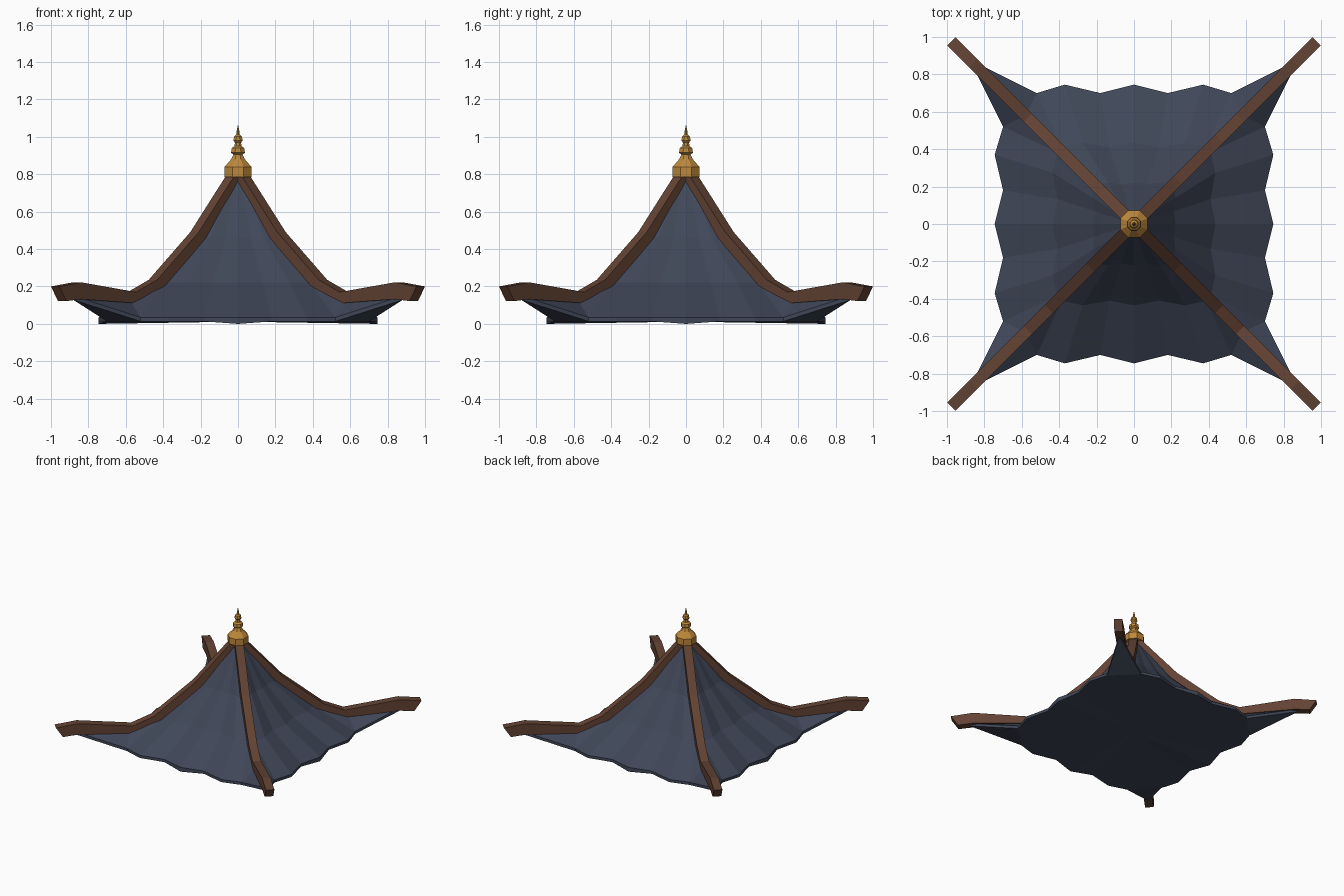
import bpy, bmesh, math
from mathutils import Matrix, Vector

cube = bpy.data.objects.get("Cube")
if cube:
    bpy.data.objects.remove(cube, do_unlink=True)


def material(name, color):
    m = bpy.data.materials.new(name)
    m.use_nodes = True
    m.diffuse_color = (*color, 1)
    bsdf = next(n for n in m.node_tree.nodes if n.type == 'BSDF_PRINCIPLED')
    bsdf.inputs["Base Color"].default_value = (*color, 1)
    return m


slate = material("slate blue", (0.050, 0.062, 0.096))
wood = material("brown wood", (0.125, 0.056, 0.034))
gold = material("gold", (0.52, 0.25, 0.045))


def finish(bm, name, mat):
    bmesh.ops.recalc_face_normals(bm, faces=bm.faces)
    mesh = bpy.data.meshes.new(name)
    bm.to_mesh(mesh)
    bm.free()
    mesh.materials.append(mat)
    obj = bpy.data.objects.new(name, mesh)
    bpy.context.collection.objects.link(obj)
    return obj


def quarter(k):
    return Matrix.Rotation(k * math.pi / 2, 3, 'Z')


# Fluted roof: four-sided rings from the peak down to the eave
EAVE_X = (-0.52, -0.37, -0.18, 0, 0.18, 0.37, 0.52)


def ring(bm, corner, corner_z, scale, inner, outer, z):
    side = [Vector((-corner, -corner, corner_z))]
    for i, x in enumerate(EAVE_X):
        side.append(Vector((x * scale, -(outer if i % 2 else inner), z)))
    return [bm.verts.new(quarter(k) @ p) for k in range(4) for p in side]


def bridge(bm, a, b):
    n = len(a)
    for i in range(n):
        j = (i + 1) % n
        bm.faces.new((a[i], b[i], b[j], a[j]))


bm = bmesh.new()
rings = [ring(bm, 0.03, 0.77, 0.05, 0.03, 0.03, 0.79),
         ring(bm, 0.22, 0.46, 0.38, 0.212, 0.222, 0.46),
         ring(bm, 0.43, 0.22, 0.74, 0.41, 0.435, 0.22),
         ring(bm, 0.58, 0.13, 1.0, 0.70, 0.745, 0.035)]
bm.faces.new(rings[0])
for a, b in zip(rings, rings[1:]):
    bridge(bm, a, b)

# Upturned corner tips and the thin rim below the eave
eave = rings[-1]
rim = list(eave)
for k in range(4):
    c = 8 * k
    tip = bm.verts.new(quarter(k) @ Vector((-0.88, -0.88, 0.15)))
    bm.faces.new((eave[c - 1], tip, eave[c]))
    bm.faces.new((eave[c], tip, eave[c + 1]))
    rim[c] = tip
low = []
for i, v in enumerate(rim):
    drop = 0.035 if i % 8 == 4 else 0.022
    low.append(bm.verts.new(v.co - Vector((0, 0, drop))))
bridge(bm, rim, low)

# Closed underside
for k in range(4):
    bm.faces.new((low[8 * k - 1], low[8 * k], low[8 * k + 1]))
centre = bm.verts.new((0, 0, 0.012))
flat = [v for i, v in enumerate(low) if i % 8]
for i, v in enumerate(flat):
    bm.faces.new((flat[i - 1], v, centre))
finish(bm, "roof", slate)

# Ridge beams: side outline (distance along x = y, height) given a width
TOP = [(0.03, 0.81), (0.233, 0.49), (0.455, 0.235), (0.567, 0.17), (0.86, 0.222), (0.977, 0.2)]
BOTTOM = [(0.94, 0.122), (0.86, 0.132), (0.585, 0.112), (0.42, 0.195), (0.2, 0.45), (0.0, 0.77)]
NAMES = ("front_left", "back_left", "back_right", "front_right")
for k, label in enumerate(NAMES):
    bm = bmesh.new()
    spin = Matrix.Rotation(math.radians(90 * k - 45), 3, 'Z')
    sides = [[bm.verts.new(spin @ Vector((d * math.sqrt(2), w, z))) for d, z in TOP + BOTTOM]
             for w in (-0.032, 0.032)]
    for s in sides:
        bm.faces.new(s)
    bridge(bm, *sides)
    finish(bm, label + "_ridge_beam", wood)

# Eight-sided turned finial
PROFILE = [(0.079, 0.785), (0.079, 0.838), (0.04, 0.88), (0.026, 0.905), (0.04, 0.915),
           (0.036, 0.94), (0.02, 0.95), (0.018, 0.97), (0.027, 0.98), (0.022, 1.002),
           (0.01, 1.012), (0.008, 1.03), (0.001, 1.062)]
bm = bmesh.new()
loops = []
for r, z in PROFILE:
    angles = [math.radians(22.5 + 45 * i) for i in range(8)]
    loops.append([bm.verts.new((r * math.cos(a), r * math.sin(a), z)) for a in angles])
for a, b in zip(loops, loops[1:]):
    bridge(bm, a, b)
bm.faces.new(loops[0])
bm.faces.new(loops[-1])
finish(bm, "finial", gold)
